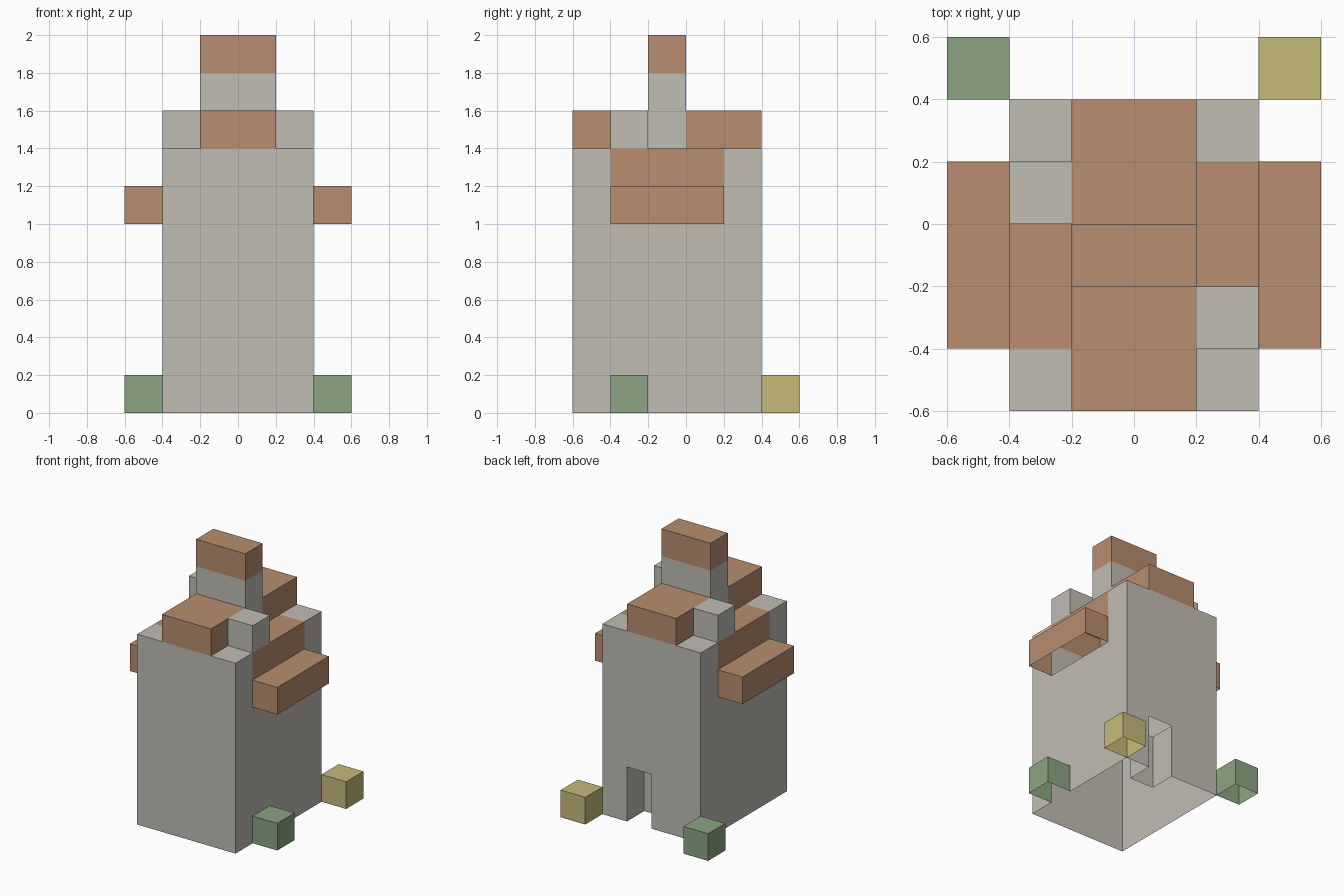
import bpy, bmesh
from mathutils import Vector

if "Cube" in bpy.data.objects:
    bpy.data.objects.remove(bpy.data.objects["Cube"])

U = 0.2  # block size


def material(name, srgb):
    m = bpy.data.materials.new(name)
    m.diffuse_color = [((c / 255 + 0.055) / 1.055) ** 2.4 for c in srgb] + [1]
    m.use_nodes = True
    m.node_tree.nodes["Principled BSDF"].inputs["Base Color"].default_value = m.diffuse_color
    return m


stone = material("grey_stone", (193, 189, 180))
tile = material("brown_tile", (184, 141, 111))
bush = material("bush_green", (139, 165, 130))
hay = material("straw_yellow", (197, 186, 122))


def cells(x, y, z):
    """Block cells in a range given in block units."""
    return {(i, j, k) for i in range(*x) for j in range(*y) for k in range(*z)}


parts = {}


def part(name, mat, blocks):
    parts[name] = (mat, blocks)


# Tiled roof slopes let into the top of both walls, and eaves outside them
slope_r = cells((1, 2), (-2, 1), (6, 7))
slope_l = cells((-2, -1), (-2, 1), (6, 7))
part("right_roof_slope", tile, slope_r)
part("left_roof_slope", tile, slope_l)
part("right_eave", tile, cells((2, 3), (-2, 1), (5, 6)))
part("left_eave", tile, cells((-3, -2), (-2, 1), (5, 6)))

# Walls with a doorway in the back
doorway = cells((0, 1), (1, 2), (0, 2))
part("walls", stone, cells((-2, 2), (-3, 2), (0, 7)) - doorway - slope_r - slope_l)

# Ridge on both sides of the tower
part("front_ridge", tile, cells((-1, 1), (-3, -1), (7, 8)))
part("back_ridge", tile, cells((-1, 1), (0, 2), (7, 8)))

# Tower with its cap
part("tower", stone, cells((-1, 1), (-1, 0), (7, 9)))
part("tower_cap", tile, cells((-1, 1), (-1, 0), (9, 10)))

# Dormers
part("right_dormer", stone, cells((1, 2), (-2, -1), (7, 8)))
part("left_dormer", stone, cells((-2, -1), (0, 1), (7, 8)))

# Blocks on the ground
part("right_bush", bush, cells((2, 3), (-2, -1), (0, 1)))
part("back_bush", bush, cells((-3, -2), (2, 3), (0, 1)))
part("hay_block", hay, cells((2, 3), (2, 3), (0, 1)))

solid = set().union(*(b for _, b in parts.values()))
# Sides and tops only: the shell is open underneath
DIRS = [(1, 0, 0), (-1, 0, 0), (0, 1, 0), (0, -1, 0), (0, 0, 1)]

for name, (mat, blocks) in parts.items():
    bm = bmesh.new()
    for c in sorted(blocks):
        for d in DIRS:
            if tuple(a + b for a, b in zip(c, d)) in solid:
                continue
            n = Vector(d)
            u = Vector((d[1], d[2], d[0])) * sum(d)
            v = n.cross(u)
            mid = Vector(c) + Vector((0.5, 0.5, 0.5)) + n / 2
            bm.faces.new([bm.verts.new((mid + (u * a + v * b) / 2) * U)
                          for a, b in ((-1, -1), (1, -1), (1, 1), (-1, 1))])
    bmesh.ops.remove_doubles(bm, verts=bm.verts, dist=1e-4)
    mesh = bpy.data.meshes.new(name)
    bm.to_mesh(mesh)
    bm.free()
    mesh.materials.append(mat)
    bpy.context.collection.objects.link(bpy.data.objects.new(name, mesh))
